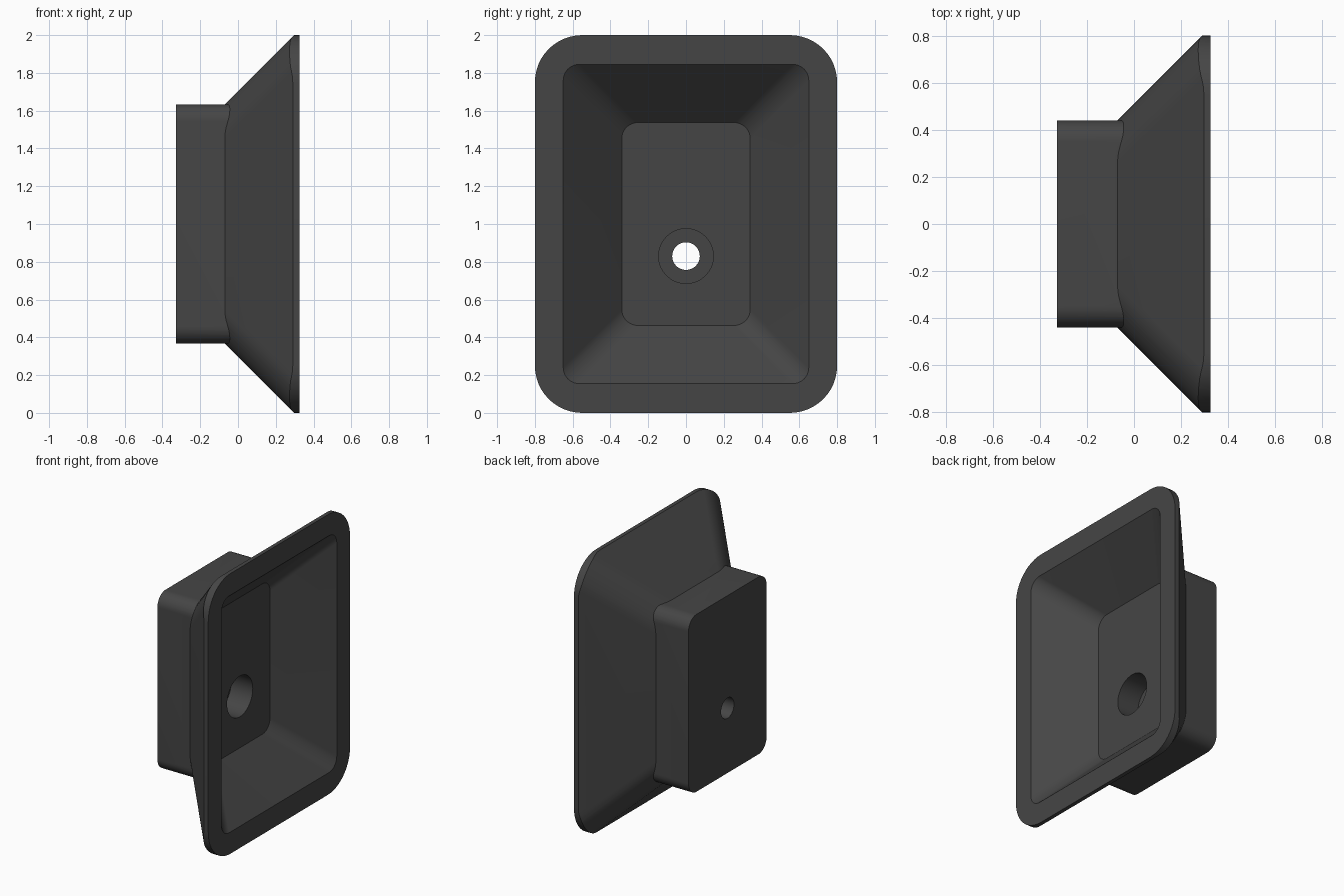
import bpy, math

if "Cube" in bpy.data.objects:
    bpy.data.objects.remove(bpy.data.objects["Cube"])

CZ = 1.0  # height of the basin centre


def rounded_rect(x, hy, hz, r, seg=12):
    """Ring of points in the y-z plane at depth x."""
    pts = []
    for i, (sy, sz) in enumerate(((1, 1), (-1, 1), (-1, -1), (1, -1))):
        for k in range(seg + 1):
            a = math.pi / 2 * (i + k / seg)
            pts.append((x, sy * (hy - r) + r * math.cos(a),
                        CZ + sz * (hz - r) + r * math.sin(a)))
    return pts


def circle(x, r, z, seg=64):
    return [(x, r * math.cos(2 * math.pi * k / seg), z + r * math.sin(2 * math.pi * k / seg))
            for k in range(seg)]


def loft(name, a, b):
    """Closed solid between two matching rings."""
    n = len(a)
    faces = [(i, (i + 1) % n, n + (i + 1) % n, n + i) for i in range(n)]
    faces += [tuple(reversed(range(n))), tuple(range(n, 2 * n))]
    me = bpy.data.meshes.new(name)
    me.from_pydata(a + b, [], faces)
    ob = bpy.data.objects.new(name, me)
    bpy.context.collection.objects.link(ob)
    return ob


def combine(target, tool, op):
    m = target.modifiers.new(op.lower(), 'BOOLEAN')
    m.object, m.operation, m.solver = tool, op, 'EXACT'
    bpy.context.view_layer.objects.active = target
    bpy.ops.object.modifier_apply(modifier=m.name)
    bpy.data.objects.remove(tool)


# Flared bowl at 45 degrees, trimmed to the rounded rim outline
basin = loft("basin", rounded_rect(-0.13, 0.38, 0.573, 0.18),
             rounded_rect(0.325, 0.835, 1.028, 0.18))
combine(basin, loft("rim_outline", rounded_rect(-0.3, 0.80, 1.0, 0.25),
                    rounded_rect(0.5, 0.80, 1.0, 0.25)), 'INTERSECT')

# Rear block
combine(basin, loft("rear_block", rounded_rect(-0.328, 0.44, 0.633, 0.09),
                    rounded_rect(0.05, 0.44, 0.633, 0.09)), 'UNION')

# Tapered inner cavity
combine(basin, loft("cavity", rounded_rect(0.015, 0.34, 0.537, 0.085),
                    rounded_rect(0.365, 0.69, 0.885, 0.085)), 'DIFFERENCE')

# Drain recess and through hole
combine(basin, loft("drain_recess", circle(-0.155, 0.145, 0.83),
                    circle(0.1, 0.145, 0.83)), 'DIFFERENCE')
combine(basin, loft("drain_hole", circle(-0.5, 0.073, 0.83),
                    circle(0.05, 0.073, 0.83)), 'DIFFERENCE')

# Dark grey finish, smooth on the rounded corners
mat = bpy.data.materials.new("dark grey")
mat.diffuse_color = (0.06, 0.06, 0.06, 1)
mat.use_nodes = True
mat.node_tree.nodes["Principled BSDF"].inputs["Base Color"].default_value = mat.diffuse_color
basin.data.materials.clear()
basin.data.materials.append(mat)
for p in basin.data.polygons:
    p.material_index = 0
bpy.ops.object.select_all(action='DESELECT')
basin.select_set(True)
bpy.context.view_layer.objects.active = basin
bpy.ops.object.shade_smooth_by_angle(angle=math.radians(25))
